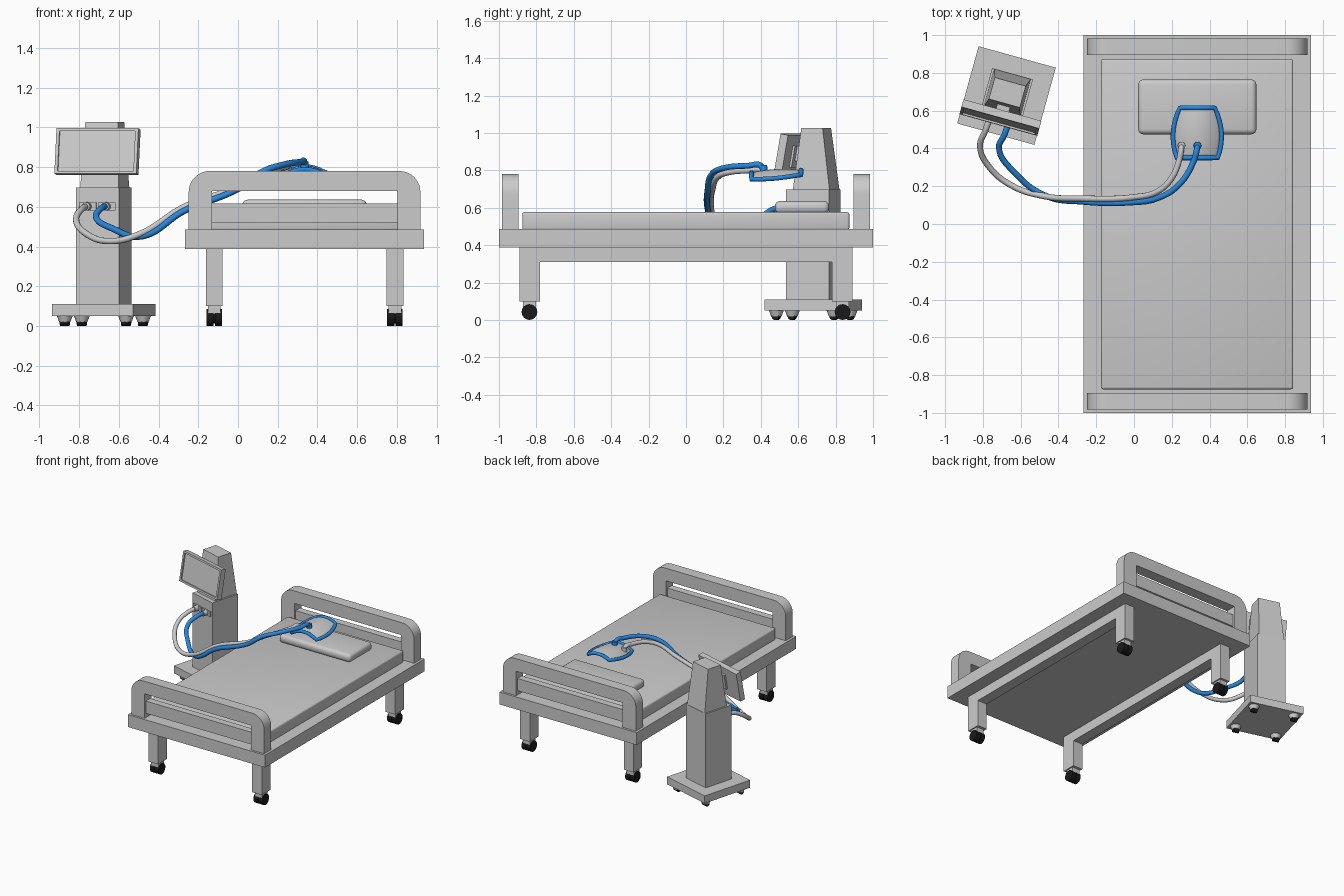
import bpy, bmesh
from math import sin, cos, pi, radians
from mathutils import Matrix, Vector

if "Cube" in bpy.data.objects:
    bpy.data.objects.remove(bpy.data.objects["Cube"])

I = Matrix.Identity(4)
T = Matrix.Translation
BED_X = 0.335
# local frame of the rotated monitor cart
CART = T((-0.675, 0.68, 0)) @ Matrix.Rotation(radians(-15.5), 4, 'Z')


def material(name, col):
    m = bpy.data.materials.new(name)
    m.diffuse_color = col
    m.use_nodes = True
    m.node_tree.nodes["Principled BSDF"].inputs["Base Color"].default_value = m.diffuse_color
    return m


BLUE = material("blue_plastic", (0.02, 0.25, 0.75, 1))
BLACK = material("black_rubber", (0.01, 0.01, 0.01, 1))


def finish(name, bm, M=I, mat=None, smooth=False):
    bmesh.ops.recalc_face_normals(bm, faces=bm.faces[:])
    me = bpy.data.meshes.new(name)
    bm.to_mesh(me)
    bm.free()
    me.transform(M)
    ob = bpy.data.objects.new(name, me)
    bpy.context.collection.objects.link(ob)
    if mat:
        me.materials.append(mat)
    if smooth:
        bpy.ops.object.select_all(action='DESELECT')
        ob.select_set(True)
        bpy.context.view_layer.objects.active = ob
        bpy.ops.object.shade_smooth_by_angle(angle=radians(35))
    return ob


def box(name, lo, hi, M=I, bevel=0, seg=1, taper=None, mat=None):
    bm = bmesh.new()
    lo, hi = Vector(lo), Vector(hi)
    bmesh.ops.create_cube(bm, size=1, matrix=T((lo + hi) / 2) @ Matrix.Diagonal((*(hi - lo), 1)))
    if taper:  # scale the top face about its centre
        c = (lo + hi) / 2
        for v in bm.verts:
            if v.co.z > c.z:
                v.co.x = c.x + (v.co.x - c.x) * taper[0]
                v.co.y = c.y + (v.co.y - c.y) * taper[1]
    if bevel:
        bmesh.ops.bevel(bm, geom=bm.edges[:], offset=bevel, segments=seg, profile=0.5, affect='EDGES')
    return finish(name, bm, M, mat, seg > 1)


def cyl(name, r1, r2, depth, M, mat=None, seg=24):
    bm = bmesh.new()
    bmesh.ops.create_cone(bm, cap_ends=True, segments=seg, radius1=r1, radius2=r2, depth=depth)
    return finish(name, bm, M, mat, True)


def extrude(name, pts, d, mapper):
    # extrude a flat outline by vector d
    bm = bmesh.new()
    f = bm.faces.new([bm.verts.new(mapper(*p)) for p in pts])
    r = bmesh.ops.extrude_face_region(bm, geom=[f])
    bmesh.ops.translate(bm, vec=d, verts=[g for g in r['geom'] if isinstance(g, bmesh.types.BMVert)])
    return finish(name, bm, smooth=True)


def tube(name, pts, r, mat=None, cyclic=False, kind='AUTO'):
    cu = bpy.data.curves.new(name + "_path", 'CURVE')
    cu.dimensions = '3D'
    cu.bevel_depth = r
    cu.bevel_resolution = 3
    cu.resolution_u = 10
    cu.use_fill_caps = True
    sp = cu.splines.new('BEZIER')
    sp.bezier_points.add(len(pts) - 1)
    for b, p in zip(sp.bezier_points, pts):
        b.co = p
        b.handle_left_type = b.handle_right_type = kind
    sp.use_cyclic_u = cyclic
    if mat:
        cu.materials.append(mat)
    tmp = bpy.data.objects.new(name + "_tmp", cu)
    bpy.context.collection.objects.link(tmp)
    dg = bpy.context.evaluated_depsgraph_get()
    me = bpy.data.meshes.new_from_object(tmp.evaluated_get(dg))
    bpy.data.objects.remove(tmp)
    me.shade_smooth()
    bpy.context.collection.objects.link(bpy.data.objects.new(name, me))


# bed frame, mattress, pillow
box("bed_frame", (-0.267, -1, 0.388), (0.937, 1, 0.486))
box("mattress", (-0.175, -0.875, 0.48), (0.843, 0.873, 0.577), bevel=0.012, seg=3)
box("pillow", (0.022, 0.475, 0.57), (0.648, 0.765, 0.636), bevel=0.027, seg=4)

# leg pairs joined by a side rail, with casters
leg = [(-0.89, 0.1), (-0.78, 0.1), (-0.78, 0.31), (0.78, 0.31), (0.78, 0.1), (0.89, 0.1), (0.89, 0.39), (-0.89, 0.39)]
for sx, side in ((-1, "left"), (1, "right")):
    x = BED_X + sx * 0.455
    extrude(side + "_leg_frame", leg, (0.084, 0, 0), lambda y, z: (x - 0.042, y, z))
    for sy, end in ((-1, "foot"), (1, "head")):
        y = sy * 0.837
        tag = f"{end}_{side}_"
        box(tag + "caster_fork", (x - 0.032, y - 0.035, 0.06), (x + 0.032, y + 0.035, 0.102))
        for k in (-1, 1):
            cyl(f"{tag}caster_wheel_{k}", 0.042, 0.042, 0.036,
                T((x + k * 0.021, y, 0.043)) @ Matrix.Rotation(pi / 2, 4, 'Y'), BLACK)
        cyl(tag + "caster_hub", 0.03, 0.03, 0.06, T((x, y, 0.043)) @ Matrix.Rotation(pi / 2, 4, 'Y'), BLACK)

# headboard and footboard: arch plus recessed lower panel
hw, top, R = 0.583, 0.78, 0.105
arc = [(hw - R + R * cos(a), top - R + R * sin(a)) for a in [i * pi / 20 for i in range(11)]]
arch = [(hw, 0.48)] + arc + [(-u, z) for u, z in reversed(arc)] + [(-hw, 0.48)]
arch += [(-0.467, 0.48), (-0.467, 0.68), (0.467, 0.68), (0.467, 0.48)]
for s, n in ((-1, "footboard"), (1, "headboard")):
    extrude(n + "_arch", arch, (0, 0.088, 0), lambda u, z: (BED_X + u, s * 0.939 - 0.044, z))
    box(n + "_panel", (BED_X - 0.47, s * 0.939 - 0.028, 0.52), (BED_X + 0.47, s * 0.939 + 0.028, 0.617))

# monitor cart
box("cart_base", (-0.212, -0.212, 0.05), (0.212, 0.212, 0.11), CART)
box("cart_column", (-0.112, -0.12, 0.11), (0.112, 0.12, 0.697), CART)
box("cart_upper_column", (-0.1, -0.085, 0.697), (0.1, 0.118, 1.028), CART, taper=(0.85, 0.58))
for i in (-1, 1):
    for j in (-1, 1):
        P = CART @ T((i * 0.16, j * 0.16, 0))
        cyl(f"cart_caster_mount_{i}_{j}", 0.028, 0.04, 0.032, P @ T((0, 0, 0.036)))
        cyl(f"cart_caster_wheel_{i}_{j}", 0.02, 0.02, 0.044, P @ T((0, 0, 0.02)) @ Matrix.Rotation(pi / 2, 4, 'Y'), BLACK)

# tilted screen with raised bezel and mount
S = CART @ T((0, -0.12, 0.878)) @ Matrix.Rotation(radians(-10), 4, 'X')
box("screen_body", (-0.214, -0.012, -0.116), (0.214, 0.02, 0.116), S)
for k in (-1, 1):
    box(f"screen_bezel_side_{k}", (k * 0.206 - 0.008, -0.022, -0.116), (k * 0.206 + 0.008, -0.01, 0.116), S)
    box(f"screen_bezel_edge_{k}", (-0.2, -0.022, k * 0.109 - 0.007), (0.2, -0.01, k * 0.109 + 0.007), S)
box("screen_mount_plate", (-0.08, 0.018, -0.06), (0.08, 0.032, 0.06), S)
box("screen_mount_arm", (-0.035, -0.1, 0.85), (0.035, 0.0, 0.93), CART)

# hose sockets on the column front
for k, n in ((-1, "left"), (1, "right")):
    box(n + "_hose_socket", (k * 0.05 - 0.045, -0.128, 0.582), (k * 0.05 + 0.045, -0.11, 0.622), CART)
    cyl(n + "_hose_collar", 0.021, 0.021, 0.04, CART @ T((k * 0.05, -0.14, 0.602)) @ Matrix.Rotation(pi / 2, 4, 'X'))

# hoses from cart to mask
tube("blue_hose", [(-0.659, 0.55, 0.602), (-0.685, 0.475, 0.595), (-0.715, 0.4, 0.55), (-0.63, 0.27, 0.49),
                   (-0.48, 0.155, 0.452), (-0.27, 0.118, 0.58), (0, 0.115, 0.69), (0.12, 0.135, 0.775),
                   (0.23, 0.2, 0.812), (0.315, 0.33, 0.825), (0.334, 0.4, 0.825), (0.336, 0.415, 0.79)], 0.016, BLUE)
tube("grey_hose", [(-0.755, 0.577, 0.602), (-0.785, 0.5, 0.59), (-0.815, 0.41, 0.535), (-0.765, 0.3, 0.465),
                   (-0.65, 0.205, 0.427), (-0.49, 0.15, 0.465), (-0.27, 0.135, 0.6), (0, 0.142, 0.7),
                   (0.12, 0.17, 0.765), (0.19, 0.23, 0.79), (0.24, 0.34, 0.8), (0.25, 0.4, 0.8), (0.252, 0.415, 0.77)], 0.016)


# curved mask shell with rim tube
def mask_pt(u, v):
    y = 0.35 + 0.265 * v
    w = 0.108 - 0.016 * v + 0.11 * v * (1 - v)
    dx = u * w
    return Vector((BED_X + dx, y, 0.808 - 3.0 * dx * dx - 0.7 * (y - 0.52) ** 2))


N = 12
bm = bmesh.new()
g = [[bm.verts.new(mask_pt(-1 + 2 * i / N, j / N)) for i in range(N + 1)] for j in range(N + 1)]
for j in range(N):
    for i in range(N):
        bm.faces.new((g[j][i], g[j][i + 1], g[j + 1][i + 1], g[j + 1][i]))
shell = finish("mask_shell", bm, smooth=True)
sol = shell.modifiers.new("thickness", 'SOLIDIFY')
sol.thickness = 0.012
t = [i / 8 for i in range(8)]
rim = [mask_pt(-1 + 2 * k, 0) for k in t] + [mask_pt(1, k) for k in t]
rim += [mask_pt(1 - 2 * k, 1) for k in t] + [mask_pt(-1, 1 - k) for k in t]
tube("mask_rim", rim, 0.013, BLUE, True, 'VECTOR')
for x, z, n, m in ((0.252, 0.782, "grey", None), (0.336, 0.808, "blue", BLUE)):
    cyl(n + "_mask_port", 0.021, 0.019, 0.04, T((x, 0.415, z)), m)
